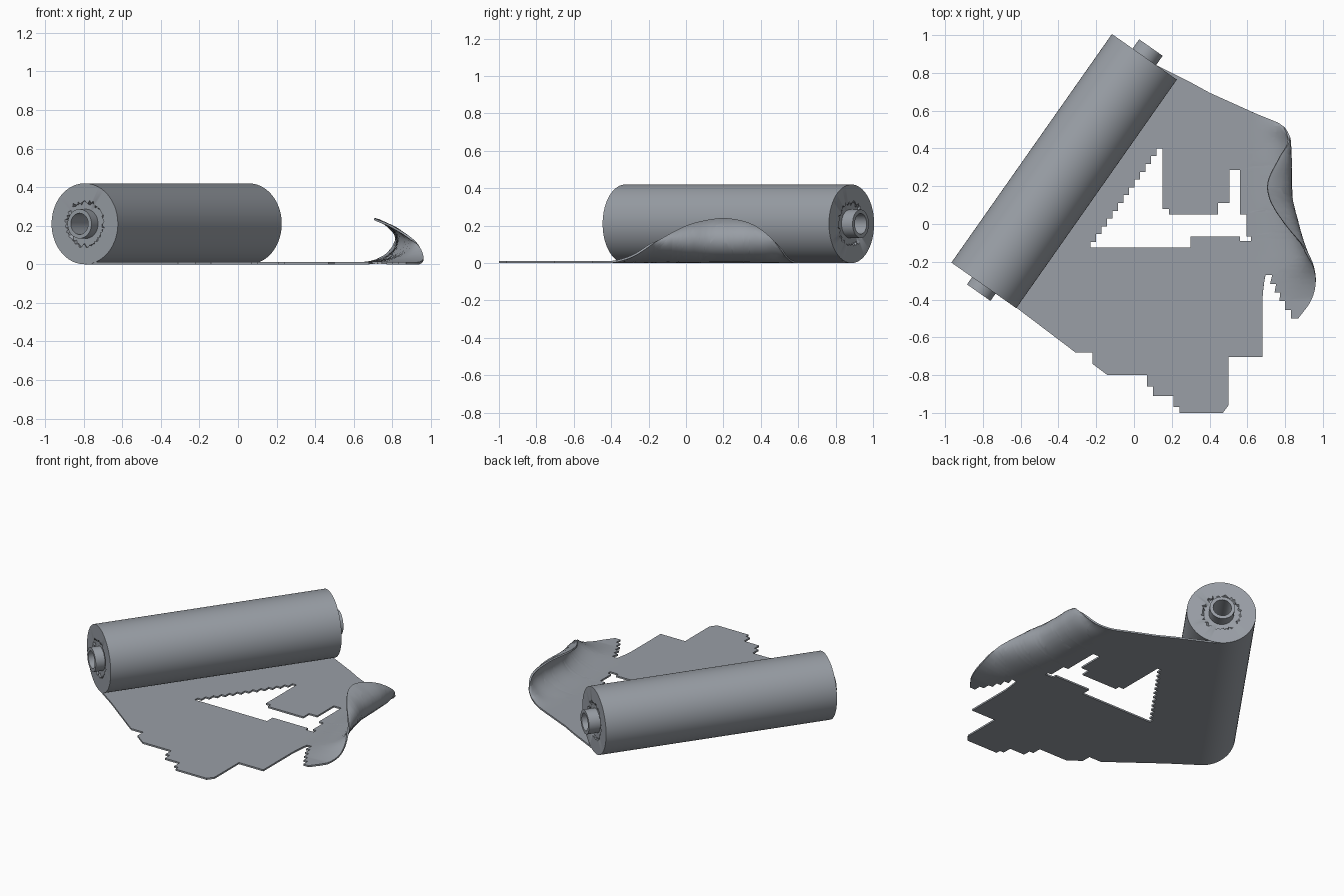
import bpy, bmesh, math, random
from mathutils import Matrix, Vector

random.seed(3)
cube = bpy.data.objects.get("Cube")
if cube:
    bpy.data.objects.remove(cube)

grey = bpy.data.materials.new("blue_grey")
grey.use_nodes = True
colour = (0.32, 0.345, 0.38, 1)
grey.diffuse_color = colour
grey.node_tree.nodes["Principled BSDF"].inputs["Base Color"].default_value = colour


def add_object(name, bm, matrix=Matrix()):
    bmesh.ops.recalc_face_normals(bm, faces=bm.faces)
    mesh = bpy.data.meshes.new(name)
    bm.to_mesh(mesh)
    bm.free()
    mesh.transform(matrix)
    mesh.materials.append(grey)
    obj = bpy.data.objects.new(name, mesh)
    bpy.context.collection.objects.link(obj)
    bpy.ops.object.select_all(action='DESELECT')
    obj.select_set(True)
    bpy.context.view_layer.objects.active = obj
    bpy.ops.object.shade_smooth_by_angle(angle=math.radians(35))
    return obj


def lathe(profile, sides, ragged=()):
    """Closed ring of (radius, height) points turned around z."""
    bm = bmesh.new()
    rings = []
    for i, (r, h) in enumerate(profile):
        ring = []
        for s in range(sides):
            a = math.tau * s / sides
            rr = r + (random.uniform(-0.012, 0.012) if i in ragged else 0)
            ring.append(bm.verts.new((rr * math.cos(a), rr * math.sin(a), h)))
        rings.append(ring)
    for i, ring in enumerate(rings):
        nxt = rings[(i + 1) % len(rings)]
        for s in range(sides):
            t = (s + 1) % sides
            bm.faces.new((ring[s], ring[t], nxt[t], nxt[s]))
    return bm


# Roll and its core, lying along a diagonal
near, far = Vector((-0.795, -0.325, 0.21)), Vector((0.055, 0.885, 0.21))
axis = far - near
half = axis.length / 2
lie = Matrix.Translation((near + far) / 2) @ axis.to_track_quat('Z', 'Y').to_matrix().to_4x4()
wall = [(0.07, -half + 0.012), (0.11, -half + 0.012), (0.118, -half), (0.21, -half),
        (0.21, half), (0.118, half), (0.11, half - 0.012), (0.07, half - 0.012)]
add_object("roll", lathe(wall, 72, ragged=(1, 2, 5, 6)), lie)
tube = [(0.055, -half - 0.047), (0.076, -half - 0.047), (0.076, half + 0.06), (0.055, half + 0.06)]
add_object("core_tube", lathe(tube, 40), lie)

# Curl of the free end: y, outermost x, edge x, edge height
CURL = [(-0.5, 0.87, 0.87, 0), (-0.4, 0.94, 0.94, 0), (-0.28, 0.965, 0.962, 0.035),
        (-0.15, 0.95, 0.92, 0.12), (0, 0.885, 0.80, 0.2), (0.12, 0.84, 0.725, 0.232),
        (0.22, 0.83, 0.71, 0.24), (0.35, 0.83, 0.77, 0.21), (0.45, 0.83, 0.825, 0.14),
        (0.53, 0.79, 0.79, 0.045), (0.6, 0.76, 0.76, 0)]
START = 0.63


def curl_at(y):
    """Smooth interpolation through the curl sections."""
    y = min(max(y, CURL[0][0]), CURL[-1][0] - 1e-6)
    i = max(k for k in range(len(CURL) - 1) if CURL[k][0] <= y)
    a, b = CURL[i], CURL[i + 1]
    before, after = CURL[max(i - 1, 0)], CURL[min(i + 2, len(CURL) - 1)]
    w = b[0] - a[0]
    t = (y - a[0]) / w
    out = []
    for k in (1, 2, 3):
        m0 = (b[k] - before[k]) / (b[0] - before[0]) * w
        m1 = (after[k] - a[k]) / (after[0] - a[0]) * w
        out.append((2*t**3 - 3*t**2 + 1) * a[k] + (t**3 - 2*t**2 + t) * m0
                   + (3*t**2 - 2*t**3) * b[k] + (t**3 - t**2) * m1)
    return out


def bend(co):
    """Roll the part past the start line up along a Bezier section."""
    if co.x <= START:
        return
    xb, xe, ze = curl_at(co.y)
    ze = max(ze, 0)
    t = (co.x - START) / (xb - START)
    c = ze / 0.24
    span = xb - START
    x1 = (START + span / 3) * (1 - c) + (xb + 0.05) * c
    x2 = (START + span * 2 / 3) * (1 - c) + (xb + 0.07) * c
    s = 1 - t
    co.x = s**3 * START + 3*s*s*t * x1 + 3*s*t*t * x2 + t**3 * xe
    co.z += 3*s*t*t * ze * 0.8 + t**3 * ze


def stairs(a, b, n, x_first):
    """Stepped edge from a to b."""
    pts = [a]
    dx, dy = (b[0] - a[0]) / n, (b[1] - a[1]) / n
    for i in range(n):
        x, y = a[0] + dx * i, a[1] + dy * i
        pts += [(x + dx, y) if x_first else (x, y + dy), (x + dx, y + dy)]
    return pts


# Sheet: outline with stepped near edge, and a stepped hole
outline = [(-0.785, -0.33), (-0.62, -0.445), (-0.31, -0.68), (-0.22, -0.68), (-0.22, -0.74),
           (-0.14, -0.8), (0.07, -0.8), (0.07, -0.86), (0.1, -0.86), (0.1, -0.91),
           (0.21, -0.91), (0.21, -0.97), (0.24, -0.97), (0.24, -1), (0.47, -1),
           (0.5, -0.96), (0.5, -0.705), (0.68, -0.705)]
outline += stairs((0.68, -0.27), (0.83, -0.5), 5, True)
outline += [(curl_at(-0.5 + 0.02 * i)[0], -0.5 + 0.02 * i) for i in range(50)]
outline += [(0.795, 0.51), (0.75, 0.535), (0.6, 0.605), (0.4, 0.695), (0.3, 0.75),
            (0.22, 0.79), (0.05, 0.875)]
hole = [(-0.23, -0.125), (0.3, -0.125), (0.3, -0.065), (0.56, -0.065), (0.56, -0.09),
        (0.62, -0.09), (0.62, -0.065), (0.595, -0.065), (0.595, 0.05), (0.56, 0.05),
        (0.56, 0.285), (0.505, 0.285), (0.505, 0.11), (0.445, 0.11), (0.445, 0.05),
        (0.185, 0.05), (0.185, 0.08), (0.15, 0.08), (0.15, 0.4)]
hole += stairs((0.12, 0.4), (-0.23, -0.095), 12, False)

bm = bmesh.new()
for loop in (outline, hole):
    verts = [bm.verts.new((x, y, 0)) for x, y in loop]
    for i, v in enumerate(verts):
        bm.edges.new((v, verts[(i + 1) % len(verts)]))
bmesh.ops.triangle_fill(bm, edges=bm.edges[:], use_beauty=True, normal=(0, 0, 1))


def slice_at(co, no):
    bmesh.ops.bisect_plane(bm, geom=bm.verts[:] + bm.edges[:] + bm.faces[:],
                           plane_co=co, plane_no=no, dist=1e-5)


for i in range(16):
    slice_at((START + 0.0213 * i, 0, 0), (1, 0, 0))
for i in range(37):
    slice_at((0, -0.493 + 0.0297 * i, 0), (0, 1, 0))
for v in bm.verts:
    bend(v.co)
bmesh.ops.recalc_face_normals(bm, faces=bm.faces)
bmesh.ops.solidify(bm, geom=bm.faces[:], thickness=0.011)
low = min(v.co.z for v in bm.verts)
bmesh.ops.translate(bm, verts=bm.verts[:], vec=(0, 0, -low))
add_object("unrolled_sheet", bm)
